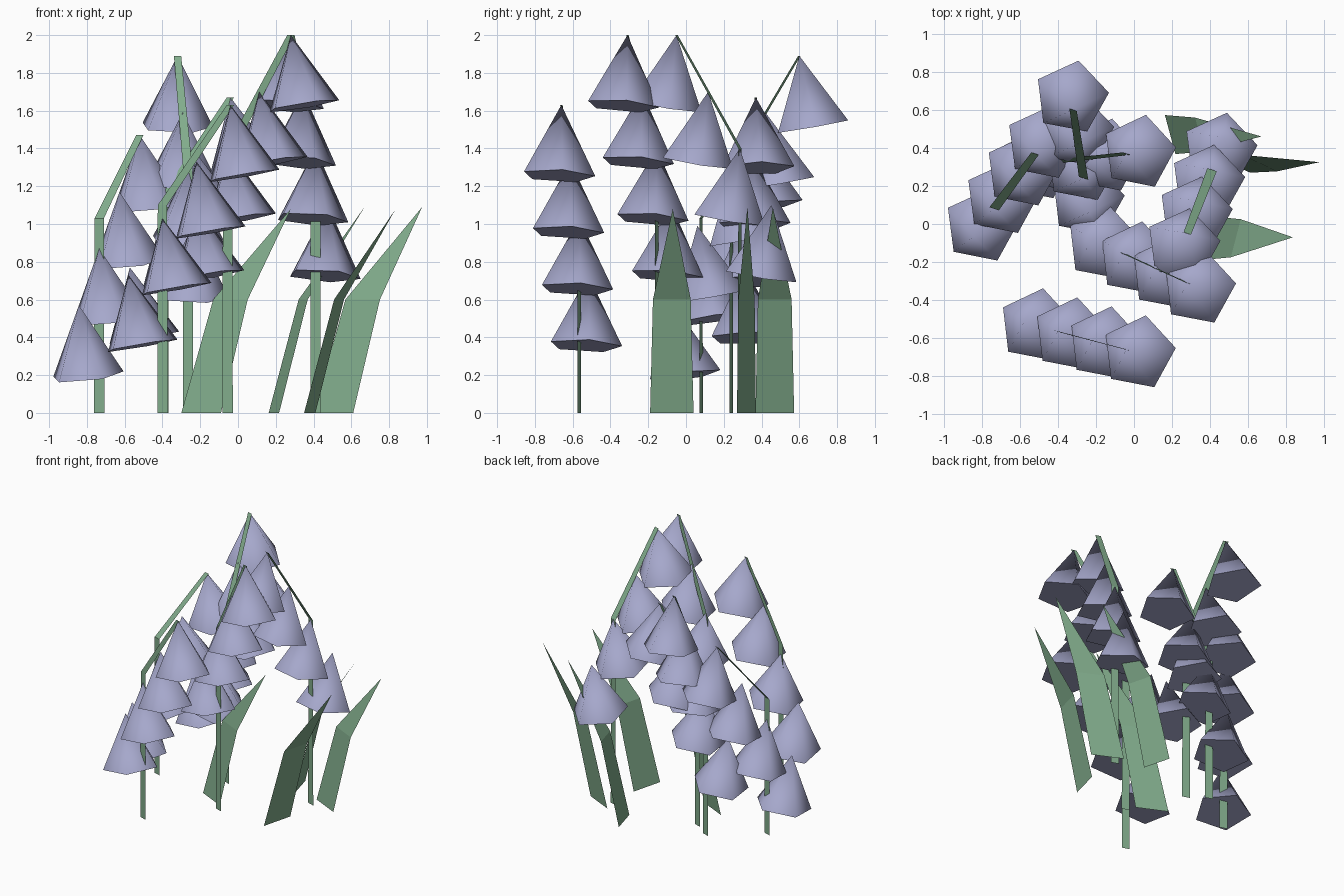
import bpy, math
from mathutils import Vector, Matrix

if "Cube" in bpy.data.objects:
    bpy.data.objects.remove(bpy.data.objects["Cube"])


def material(name, rgb):
    m = bpy.data.materials.new(name)
    m.diffuse_color = (*rgb, 1)
    m.use_nodes = True
    m.node_tree.nodes["Principled BSDF"].inputs["Base Color"].default_value = m.diffuse_color
    return m


LILAC = material("lilac petal", (0.38, 0.39, 0.60))
GREEN = material("soft green", (0.22, 0.41, 0.26))


def add_mesh(name, verts, faces, mat):
    me = bpy.data.meshes.new(name)
    me.from_pydata([tuple(v) for v in verts], [], faces)
    me.materials.append(mat)
    ob = bpy.data.objects.new(name, me)
    bpy.context.collection.objects.link(ob)
    return ob


def ribbon(name, points, widths, across, mat=GREEN):
    """Flat strip along points; a zero width at the end makes a pointed tip."""
    verts, faces = [], []
    for p, w in zip(points, widths):
        half = Vector(across) * w / 2
        verts += [Vector(p) - half, Vector(p) + half] if w else [Vector(p)]
    for i in range(len(points) - 1):
        a = 2 * i
        faces.append((a, a + 1, a + 3, a + 2) if widths[i + 1] else (a, a + 1, a + 2))
    return add_mesh(name, verts, faces, mat)


def bell(name, apex, lean):
    """Five-sided drooping bell, its mouth swung outwards along lean."""
    length, radius, tilt = 0.38, 0.2, math.radians(10)
    axis = Vector((-lean.y, lean.x, 0)).normalized()
    rot = Matrix.Rotation(-tilt, 3, axis)
    verts = [Vector(apex)]
    for k in range(5):
        a = math.radians(79 + 72 * k)
        verts.append(Vector(apex) + rot @ Vector((radius * math.cos(a), radius * math.sin(a), -length)))
    faces = [(0, k + 1, (k + 1) % 5 + 1) for k in range(5)] + [(5, 4, 3, 2, 1)]
    ob = add_mesh(name, verts, faces, LILAC)
    bpy.ops.object.select_all(action='DESELECT')
    ob.select_set(True)
    bpy.context.view_layer.objects.active = ob
    bpy.ops.object.shade_smooth_by_angle(angle=math.radians(75))
    return ob


# Flowers: foot x, y; bend height; tip x, y, z
FLOWERS = [
    (-0.40, -0.565, 1.10, -0.04, -0.66, 1.63),
    (-0.735, 0.08, 1.03, -0.52, 0.37, 1.47),
    (-0.055, -0.155, 1.37, 0.28, -0.31, 2.00),
    (0.41, 0.285, 1.40, 0.28, -0.05, 2.00),
    (-0.265, 0.24, 1.28, -0.32, 0.60, 1.89),
    (-0.395, 0.33, 1.13, -0.04, 0.37, 1.67),
]
for n, (x, y, bend, tx, ty, tz) in enumerate(FLOWERS, 1):
    ribbon(f"stem_{n}", [(x, y, 0), (x, y, bend), (tx, ty, tz)], [1, 0.9, 0.7], (0.055, -0.018, 0))
    lean = Vector((tx - x, ty - y, 0))
    # four bells stepping down and back from the tip
    for i in range(4):
        bell(f"bell_{n}_{i + 1}", Vector((tx, ty, tz - 0.3 * i)) - lean * i / 2, lean)

# Leaves: foot centre, width direction, tip
LEAVES = [
    ((-0.195, -0.04), (0.21, -0.10, 0), (0.28, -0.07, 1.08)),
    ((0.19, 0.47), (0.055, -0.205, 0), (0.67, 0.46, 1.09)),
    ((0.38, -0.075), (0.06, 0.23, 0), (0.835, -0.07, 1.08)),
    ((0.505, 0.32), (0.21, -0.10, 0), (0.975, 0.325, 1.09)),
]
for n, ((x, y), across, tip) in enumerate(LEAVES, 1):
    ribbon(f"leaf_{n}", [(x, y, 0), (x + 0.155, y, 0.6), tip], [1, 0.87, 0], across)
